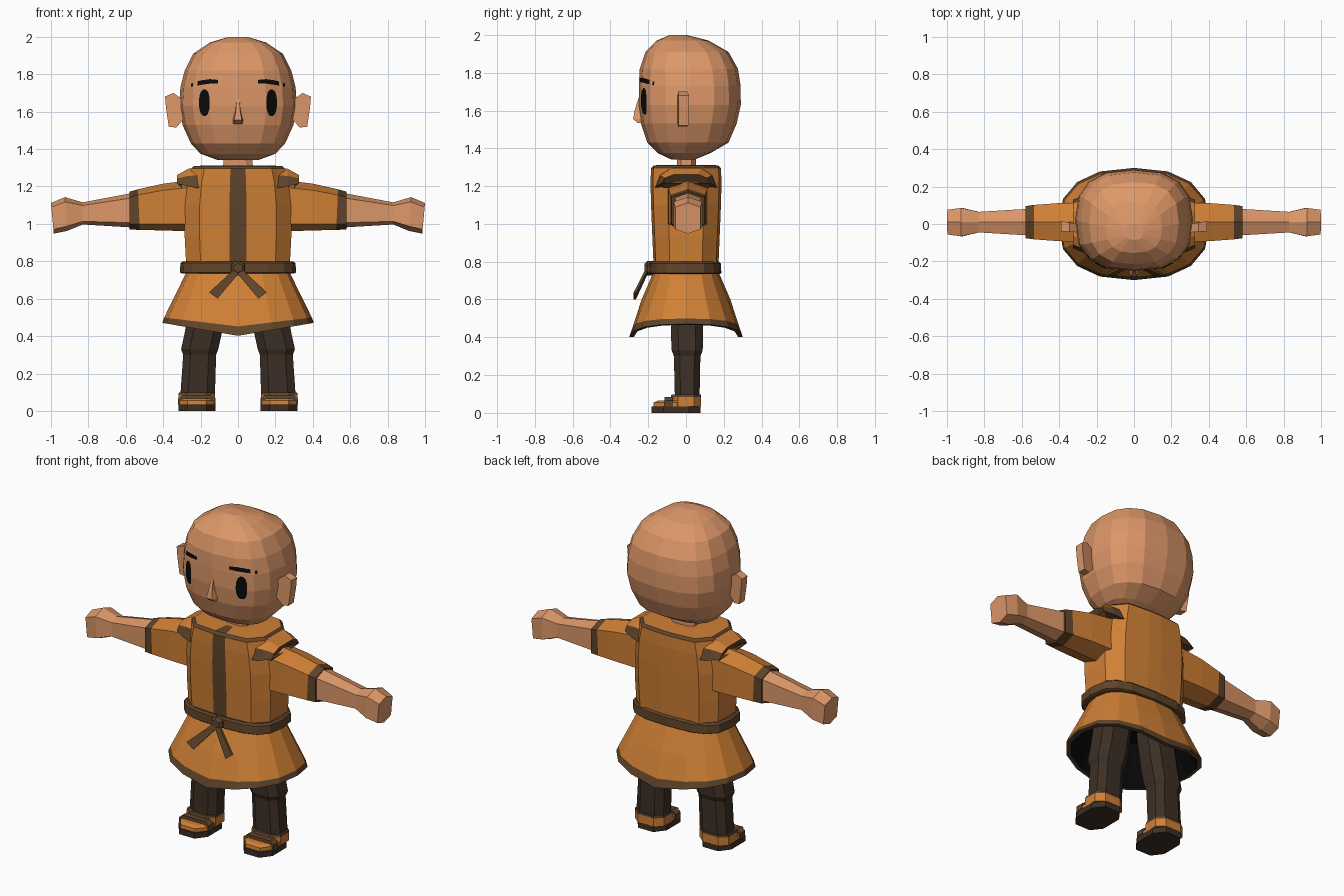
import bpy, bmesh, math
from mathutils import Vector
from mathutils.bvhtree import BVHTree

if "Cube" in bpy.data.objects:
    bpy.data.objects.remove(bpy.data.objects["Cube"])


def material(name, rgb):
    m = bpy.data.materials.new(name)
    m.diffuse_color = (*rgb, 1)
    m.use_nodes = True
    m.node_tree.nodes["Principled BSDF"].inputs["Base Color"].default_value = m.diffuse_color
    return m


SKIN, ORANGE, BROWN, DARK, BLACK = range(5)
MATS = [material("skin", (0.72, 0.31, 0.14)),
        material("orange_cloth", (0.63, 0.215, 0.036)),
        material("brown_trim", (0.117, 0.058, 0.023)),
        material("dark_cloth", (0.046, 0.029, 0.019)),
        material("black", (0.003, 0.003, 0.003))]


def finish(name, bm, rule):
    """Turn a bmesh into an object; rule is a colour or a function of each face."""
    bm.normal_update()
    used = []
    for f in bm.faces:
        c = rule(f) if callable(rule) else rule
        if c not in used:
            used.append(c)
        f.material_index = used.index(c)
    me = bpy.data.meshes.new(name)
    bm.to_mesh(me)
    for c in used:
        me.materials.append(MATS[c])
    ob = bpy.data.objects.new(name, me)
    bpy.context.collection.objects.link(ob)
    return ob


def loft(name, rings, rule):
    """Skin a closed, capped tube through rings. The rule may be a list of
    colours, one per band."""
    bm = bmesh.new()
    band = bm.faces.layers.int.new("band")
    vs = [[bm.verts.new(p) for p in r] for r in rings]
    n = len(vs[0])
    for k in range(len(vs) - 1):
        for i in range(n):
            j = (i + 1) % n
            f = bm.faces.new((vs[k][i], vs[k][j], vs[k + 1][j], vs[k + 1][i]))
            f[band] = k
    bm.faces.new(vs[0])
    bm.faces.new(vs[-1])[band] = len(vs) - 2
    bmesh.ops.recalc_face_normals(bm, faces=bm.faces)
    if isinstance(rule, list):
        colours = rule
        rule = lambda f: colours[f[band]]
    return finish(name, bm, rule)


def oval(z, hx, yf, yb, n=16, e=2.6, cx=0.0):
    """Rounded-box ring; z may be a function of x."""
    cy, hy, out = (yf + yb) / 2, (yb - yf) / 2, []
    for i in range(n):
        a = 2 * math.pi * (i + 0.5 * (n == 8)) / n
        c, s = math.cos(a), math.sin(a)
        x = math.copysign(abs(c) ** (2 / e), c) * hx
        y = math.copysign(abs(s) ** (2 / e), s) * hy
        out.append((cx + x, cy + y, z(x) if callable(z) else z))
    return out


# Head
head = [(1.342, .11, -.08, .05), (1.375, .20, -.15, .13), (1.43, .252, -.205, .225),
        (1.53, .297, -.238, .268), (1.63, .315, -.25, .29), (1.73, .308, -.25, .289),
        (1.82, .285, -.245, .275), (1.91, .24, -.215, .225), (1.97, .15, -.155, .12),
        (2.0, .05, -.085, .0)]
head_ob = loft("head", [oval(*r) for r in head], SKIN)
bvh = BVHTree.FromPolygons([v.co.copy() for v in head_ob.data.vertices],
                           [list(p.vertices) for p in head_ob.data.polygons])


def on_face(x, z, lift=0.006):
    hit = bvh.ray_cast(Vector((x, -1, z)), Vector((0, 1, 0)))[0]
    return (x, hit.y - lift, z)


def rim_strip(name, pairs):
    """Thin painted strip laid on the face between pairs of (x, z) points."""
    bm = bmesh.new()
    vs = [[bm.verts.new(on_face(*p)) for p in pr] for pr in pairs]
    for a, b in zip(vs, vs[1:]):
        bm.faces.new((a[0], b[0], b[1], a[1]))
    for f in bm.faces:
        f.normal_update()
        if f.normal.y > 0:
            f.normal_flip()
    finish(name, bm, BLACK)


for s, side in ((-1, "right"), (1, "left")):
    # Eye: upright ellipse built from slices
    eye = []
    for k in range(7):
        a = math.pi * (k + .3) / 6.6
        w, z = .029 * math.sin(a) ** .7, 1.648 + .071 * math.cos(a)
        eye.append(((s * .18 - w, z), (s * .18 + w, z)))
    rim_strip(side + "_eye", eye)
    # Eyebrow
    rim_strip(side + "_eyebrow", [((s * x, z), (s * x, z + h)) for x, z, h in
              ((.108, 1.752, .018), (.15, 1.75, .024), (.2, 1.743, .024), (.25, 1.733, .018))])
    # Ear
    outline = [(.29, 1.66), (.345, 1.70), (.39, 1.68), (.385, 1.62), (.37, 1.52),
               (.33, 1.515), (.29, 1.56)]
    loft(side + "_ear", [[(s * x, y + .35 * (x - .3) * k, z) for x, z in outline]
                         for y, k in ((-.045, .2), (.0, .5))], SKIN)

# Nose
loft("nose", [[(-w, -.2, z), (-w * .6, y, z), (w * .6, y, z), (w, -.2, z)]
              for z, w, y in ((1.535, .034, -.255), (1.555, .034, -.28), (1.60, .02, -.272),
                              (1.67, .012, -.25))], SKIN)

# Neck
loft("neck", [oval(z, w, -.05, .055, 8, 3) for z, w in ((1.27, .085), (1.40, .08))], SKIN)

# Tunic body with a dark front band
half = [(.16, -1), (.72, -.93), (1, -.5), (1, .5), (.72, .93), (.16, 1)]
plan = half + [(-x, y) for x, y in reversed(half)]
body = [(.74, .275, .17), (.93, .285, .178), (1.10, .285, .185), (1.22, .27, .188),
        (1.295, .25, .185), (1.31, .235, .17), (1.313, .13, .08)]


def body_rule(f):
    c = f.calc_center_median()
    if abs(c.x) < .01 and c.y < 0 and len(f.verts) == 4:
        return BROWN
    return BROWN if 1.297 < c.z < 1.308 else ORANGE


loft("tunic_body", [[(x * hx, y * hy, z) for x, y in plan] for z, hx, hy in body], body_rule)

# Skirt with a hem that dips at front and back, and a dark lining
skirt = [oval(.75, .272, -.17, .17, e=2.5), oval(.60, .345, -.235, .235, e=2.4),
         oval(lambda x: .452 + .12 * abs(x), .395, -.283, .283, e=2.4),
         oval(lambda x: .402 + .17 * abs(x), .405, -.30, .30, e=2.4),
         oval(lambda x: .402 + .17 * abs(x), .38, -.275, .275, e=2.4),
         oval(.66, .27, -.17, .17, e=2.4)]
loft("skirt", skirt, [ORANGE, ORANGE, BROWN, BROWN, BLACK])

# Belt, knot and hanging tails
loft("belt", [oval(z, hx, -hy, hy - .01, e=3) for z, hx, hy in
              ((.735, .30, .19), (.74, .31, .197), (.79, .308, .195), (.80, .295, .185))], BROWN)
loft("belt_knot", [[(r * math.sin(k * math.pi / 3), y, .765 + r * .9 * math.cos(k * math.pi / 3))
                    for k in range(6)] for y, r in ((-.17, .043), (-.205, .043), (-.22, .028))], BROWN)
for s, side in ((-1, "right"), (1, "left")):
    ends = []
    for x, y, z, w in ((0, -.205, .755, .016), (.132, -.272, .617, .028)):
        ends.append([(s * (x + a * w * .8), y + b, z + a * w * .6) for a, b in
                     ((-1, -.007), (1, -.007), (1, .007), (-1, .007))])
    loft(side + "_belt_tail", ends, BROWN)

# Shoulders, arms, legs and shoes on both sides
HEX = [(0, 1), (1, .72), (1, -.72), (0, -1), (-1, -.72), (-1, .72)]
CAP = [(-1, 0), (-.85, .6), (-.5, 1), (.5, 1), (.85, .6), (1, 0)]


def arm_ring(s, xt, xb, zb, zt, hy):
    """Hexagonal cross-section, leaning from xb at the bottom to xt at the top."""
    return [(s * (xb + (xt - xb) * (b + 1) / 2), .01 + a * hy,
             zb + (zt - zb) * (b + 1) / 2) for a, b in HEX]


for s, side in ((-1, "right"), (1, "left")):
    # Shoulder flap: orange top, brown edge
    flap = [(.20, 1.19, 1.305, .165), (.265, 1.20, 1.295, .155), (.325, 1.215, 1.262, .13),
            (.30, 1.19, 1.225, .12)]
    loft(side + "_shoulder_flap",
         [[(s * x, a * hy, zb + b * (zt - zb)) for a, b in CAP] for x, zb, zt, hy in flap],
         lambda f: ORANGE if f.normal.z > .75 else BROWN)
    # Sleeve with brown cuff
    loft(side + "_sleeve", [arm_ring(s, *r) for r in (
        (.24, .24, .96, 1.235, .105), (.40, .40, .965, 1.215, .102), (.535, .525, .968, 1.185, .092),
        (.58, .58, .97, 1.172, .086), (.575, .575, .985, 1.158, .07))],
        [ORANGE, ORANGE, BROWN, BROWN])
    # Forearm and hand
    loft(side + "_arm", [arm_ring(s, *r) for r in (
        (.55, .55, .98, 1.168, .072), (.83, .83, .997, 1.115, .055),
        (.925, .915, .962, 1.143, .076), (1.0, .985, .948, 1.112, .066))], SKIN)
    # Trouser leg with knee step
    loft(side + "_leg", [oval(z, hx, y0, y1, 8, 2.9, s * cx) for z, cx, hx, y0, y1 in (
        (.64, .15, .105, -.08, .09), (.42, .185, .105, -.085, .095), (.33, .205, .105, -.08, .093),
        (.30, .205, .093, -.068, .08), (.06, .217, .098, -.062, .075))], DARK)
    # Shoe: sole, toe box, strap, ankle band
    cx = s * .22
    loft(side + "_sole", [oval(z, .105, -.19, .085, 8, 2.7, cx) for z in (0, .034)], DARK)
    loft(side + "_shoe", [oval(z, hx, y0, y1, 8, 2.7, cx) for z, hx, y0, y1 in (
        (.034, .10, -.18, .08), (.055, .10, -.178, .08), (.066, .088, -.155, .075))], ORANGE)
    loft(side + "_shoe_strap", [[(cx + a * .101, y, z) for a, z in
         ((-1, .035), (-1, .066), (-.75, .085), (.75, .085), (1, .066), (1, .035))]
         for y in (-.115, -.07)], BROWN)
    loft(side + "_shoe_ankle", [oval(z, hx, y0, .083, 8, 2.8, cx) for z, hx, y0 in (
        (.035, .104, -.085), (.085, .104, -.085), (.098, .102, -.08))], [ORANGE, BROWN])
